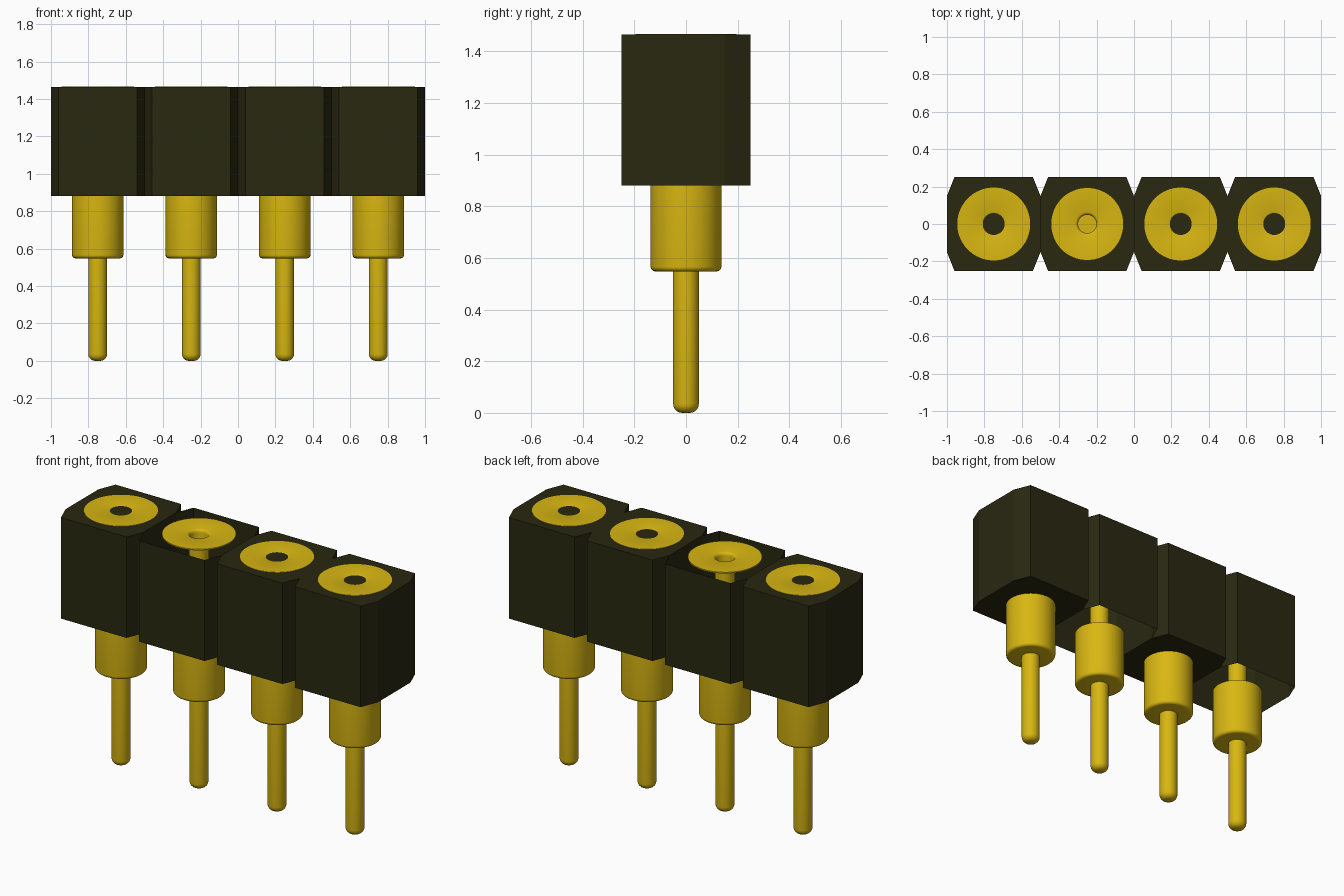
import bpy, bmesh, math

if "Cube" in bpy.data.objects:
    bpy.data.objects.remove(bpy.data.objects["Cube"], do_unlink=True)

PITCH = 0.5
Z_BOTTOM, Z_TOP = 0.88, 1.465
SEGMENTS = 64


def material(name, rgb):
    m = bpy.data.materials.new(name)
    m.use_nodes = True
    colour = (*rgb, 1.0)
    m.diffuse_color = colour
    m.node_tree.nodes["Principled BSDF"].inputs["Base Color"].default_value = colour
    return m


black = material("dark plastic", (0.022, 0.0212, 0.0056))
gold = material("gold metal", (0.69, 0.47, 0.006))


def add_object(name, bm, mat, x):
    mesh = bpy.data.meshes.new(name)
    bm.to_mesh(mesh)
    bm.free()
    mesh.materials.append(mat)
    ob = bpy.data.objects.new(name, mesh)
    ob.location.x = x
    bpy.context.collection.objects.link(ob)
    return ob


def round_corner(r, z, radius, steps=5):
    """Quarter arc from the flat underside up to the wall at radius r."""
    return [(r - radius + radius * math.sin(a), z + radius - radius * math.cos(a))
            for a in (math.pi / 2 * i / steps for i in range(steps + 1))]


def lathe(profile):
    bm = bmesh.new()
    verts = [bm.verts.new((r, 0, z)) for r, z in profile]
    edges = [bm.edges.new(pair) for pair in zip(verts, verts[1:])]
    bmesh.ops.spin(bm, geom=verts + edges, cent=(0, 0, 0), axis=(0, 0, 1),
                   angle=math.tau, steps=SEGMENTS, use_duplicate=False)
    bmesh.ops.remove_doubles(bm, verts=bm.verts, dist=1e-5)
    bmesh.ops.recalc_face_normals(bm, faces=bm.faces)
    return bm


# Housing cell: a block with chamfered upright corners, optionally open at an end
def housing_cell(open_top, open_bottom):
    outline = [(0.25, -0.15), (0.25, 0.15), (0.21, 0.25), (-0.21, 0.25),
               (-0.25, 0.15), (-0.25, -0.15), (-0.21, -0.25), (0.21, -0.25)]
    bm = bmesh.new()
    low = [bm.verts.new((x, y, Z_BOTTOM)) for x, y in outline]
    high = [bm.verts.new((x, y, Z_TOP)) for x, y in outline]
    n = len(outline)
    for i in range(n):
        j = (i + 1) % n
        bm.faces.new((low[i], low[j], high[j], high[i]))
    if not open_top:
        bm.faces.new(high)
    if not open_bottom:
        bm.faces.new(low[::-1])
    return bm


# Pin: rounded tip, thick collar, slim inner tube, thin top flange with a hole
pin_profile = (
    [(0, 0)] + round_corner(0.05, 0, 0.036)
    + [(0.05, 0.548)] + round_corner(0.137, 0.548, 0.018)
    + [(0.137, Z_BOTTOM), (0.052, Z_BOTTOM), (0.052, 1.457),
       (0.195, 1.46), (0.195, 1.467), (0.064, 1.467),
       (0.056, 1.464), (0.051, 1.458), (0.049, 1.448),
       (0.049, 0.9), (0, 0.9)]
)

cells = [("far_right", False, True), ("mid_right", True, False),
         ("mid_left", False, True), ("far_left", False, False)]
for i, (side, open_top, open_bottom) in enumerate(cells):
    x = (i - 1.5) * PITCH
    add_object("housing_" + side, housing_cell(open_top, open_bottom), black, x)
    pin = add_object("pin_" + side, lathe(pin_profile), gold, x)
    bpy.ops.object.select_all(action='DESELECT')
    pin.select_set(True)
    bpy.context.view_layer.objects.active = pin
    bpy.ops.object.shade_smooth_by_angle(angle=math.radians(40))
